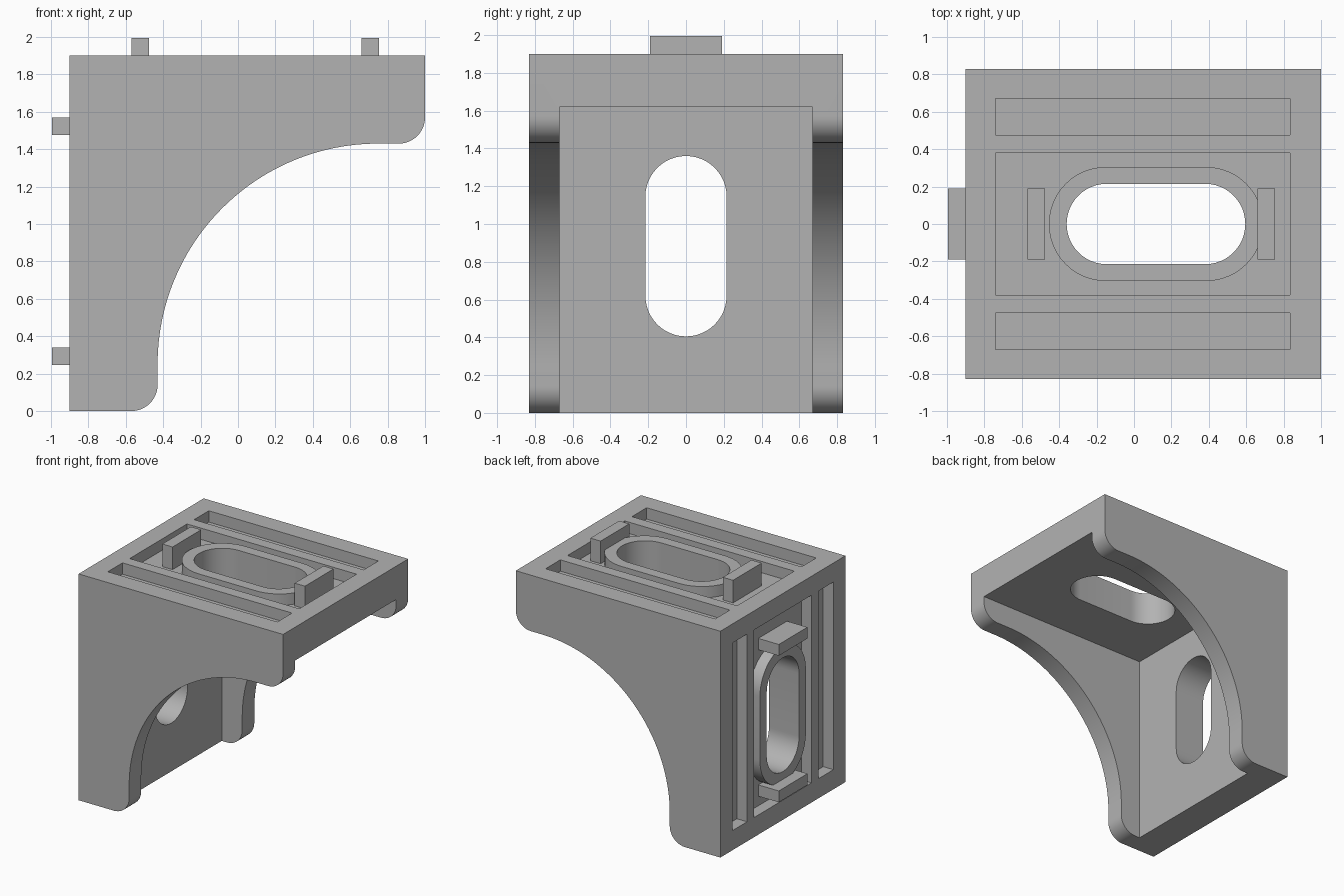
import bpy, bmesh
from math import sin, cos, pi

cube = bpy.data.objects.get("Cube")
if cube:
    bpy.data.objects.remove(cube)

LEN, SIDE_Y, CAVITY_Y = 1.9, 0.83, 0.67     # arm length, half widths
PLATE, STEP = 0.28, 0.095                   # plate thickness, pocket depth

grey = bpy.data.materials.new("plain grey")
grey.use_nodes = True
colour = (0.45, 0.45, 0.45, 1)
grey.diffuse_color = colour
grey.node_tree.nodes["Principled BSDF"].inputs["Base Color"].default_value = colour


# Each arm: s runs out from the corner, y across, d down from the outer face
def top_arm(s, y, d):
    return (s - 0.9, y, LEN - d)


def wall_arm(s, y, d):
    return (d - 0.9, y, LEN - s)


def side_plane(u, v, y):
    return (u - 0.9, y, LEN - v)


def arc(cx, cy, r, start, end, n):
    return [(cx + r * cos(start + (end - start) * i / n),
             cy + r * sin(start + (end - start) * i / n)) for i in range(n + 1)]


def rect(s0, s1, y0, y1):
    return [(s0, y0), (s1, y0), (s1, y1), (s0, y1)]


def oblong(s0, s1, r):
    return (arc(s1 - r, 0, r, -pi / 2, pi / 2, 24)
            + arc(s0 + r, 0, r, pi / 2, 3 * pi / 2, 24))


def prism(name, outline, place, low, high):
    bm = bmesh.new()
    rings = [[bm.verts.new(place(a, b, c)) for a, b in outline] for c in (low, high)]
    n = len(outline)
    for ring in rings:
        bm.faces.new(ring)
    for i in range(n):
        j = (i + 1) % n
        bm.faces.new((rings[0][i], rings[0][j], rings[1][j], rings[1][i]))
    bmesh.ops.recalc_face_normals(bm, faces=bm.faces)
    mesh = bpy.data.meshes.new(name)
    bm.to_mesh(mesh)
    bm.free()
    mesh.materials.append(grey)
    obj = bpy.data.objects.new(name, mesh)
    bpy.context.collection.objects.link(obj)
    return obj


def combine(target, tool, operation):
    mod = target.modifiers.new(operation, 'BOOLEAN')
    mod.operation, mod.object, mod.solver = operation, tool, 'EXACT'
    graph = bpy.context.evaluated_depsgraph_get()
    target.modifiers.update() if hasattr(target.modifiers, "update") else None
    mesh = bpy.data.meshes.new_from_object(target.evaluated_get(graph))
    target.modifiers.clear()
    target.data = mesh
    bpy.data.objects.remove(tool)


# Bracket body: curved gusset profile, rounded at both toes
profile = [(0, 0), (LEN, 0)]
profile += arc(LEN - 0.14, 0.33, 0.14, 0, pi / 2, 12)
profile += arc(1.65, 1.65, 1.18, 3 * pi / 2, pi, 48)
profile += arc(0.33, LEN - 0.14, 0.14, 0, pi / 2, 12)
profile += [(0, LEN)]
body = prism("bracket_body", profile, side_plane, -SIDE_Y, SIDE_Y)

# Hollow between the two side gussets
combine(body, prism("cavity", rect(PLATE, 2.2, PLATE, 2.2), side_plane,
                    -CAVITY_Y, CAVITY_Y), 'DIFFERENCE')

for place in (top_arm, wall_arm):
    # Recessed centre panel and two grooves
    for y0, y1 in ((-0.38, 0.38), (0.475, 0.67), (-0.67, -0.475)):
        combine(body, prism("pocket", rect(0.16, 1.735, y0, y1), place,
                            -0.05, STEP), 'DIFFERENCE')
    # Raised rim around the slot
    combine(body, prism("rim", oblong(0.445, 1.59, 0.305), place, 0, 0.15), 'UNION')
    # Locating tabs
    for s in (0.33, 1.56):
        combine(body, prism("tab", rect(s, s + STEP, -0.19, 0.19), place,
                            -STEP, 0.13), 'UNION')
    # Through slot
    combine(body, prism("slot", oblong(0.54, 1.495, 0.215), place,
                        -0.05, 0.4), 'DIFFERENCE')

# Smooth curves, crisp edges
bpy.ops.object.select_all(action='DESELECT')
body.select_set(True)
bpy.context.view_layer.objects.active = body
bpy.ops.object.shade_smooth_by_angle(angle=pi / 6)
